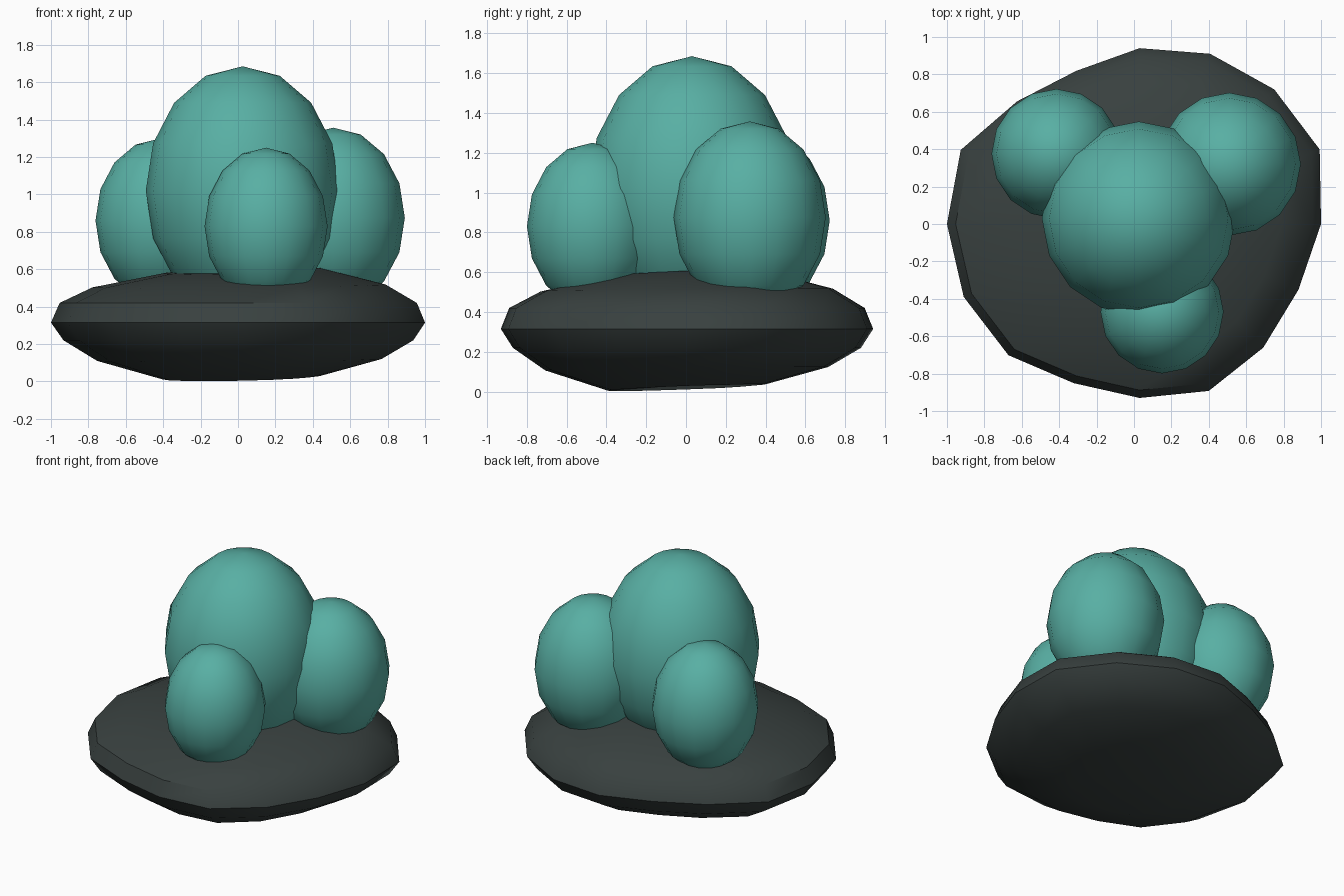
import bpy, bmesh
from math import sin, cos, tau, radians
from mathutils import Matrix

if "Cube" in bpy.data.objects:
    bpy.data.objects.remove(bpy.data.objects["Cube"])


def material(name, color):
    m = bpy.data.materials.new(name)
    m.diffuse_color = (*color, 1)
    m.use_nodes = True
    m.node_tree.nodes["Principled BSDF"].inputs["Base Color"].default_value = m.diffuse_color
    return m


def finish(bm, name, mat):
    bmesh.ops.recalc_face_normals(bm, faces=bm.faces)
    mesh = bpy.data.meshes.new(name)
    bm.to_mesh(mesh)
    bm.free()
    mesh.materials.append(mat)
    mesh.shade_smooth()
    ob = bpy.data.objects.new(name, mesh)
    bpy.context.collection.objects.link(ob)
    return ob


teal = material("foliage", (0.098, 0.43, 0.37))
dark = material("stone", (0.04, 0.052, 0.05))

# Irregular stone base: 16-sided outline carried through stacked rings
CX, N = 0.03, 16
outline = [0.97, 1.042, 1.018, 0.985, 0.94, 0.886, 0.927, 1.035,
           1.03, 1.018, 0.992, 0.921, 0.93, 0.966, 0.935, 0.919]
# radius fraction, height, height tilt, direction of the tilt in degrees
rings = [(0.42, 0.02, 0.018, 60), (0.76, 0.115, 0.01, 60), (0.935, 0.22, 0, 0),
         (1.0, 0.315, 0, 0), (0.955, 0.42, 0, 0), (0.785, 0.51, 0.01, 45),
         (0.42, 0.592, 0.02, 45)]
bm = bmesh.new()
loops = []
for f, z, tilt, direction in rings:
    loop = []
    for i in range(N):
        a = tau * i / N
        r = f * outline[i]
        loop.append(bm.verts.new((CX + r * cos(a), r * sin(a),
                                  z + tilt * cos(a - radians(direction)))))
    loops.append(loop)
for lo, hi in zip(loops, loops[1:]):
    for i in range(N):
        j = (i + 1) % N
        bm.faces.new((lo[i], lo[j], hi[j], hi[i]))
for loop, z in ((loops[0], 0.035), (loops[-1], 0.61)):
    pole = bm.verts.new((CX, 0, z))
    for i in range(N):
        bm.faces.new((loop[i], loop[(i + 1) % N], pole))
base = finish(bm, "stone_base", dark)
bpy.context.view_layer.objects.active = base
base.select_set(True)
bpy.ops.object.shade_smooth_by_angle(angle=radians(40))

# Egg-shaped bushes: name, centre, horizontal radius, vertical radius
bushes = [("main_bush", (0.025, 0.03, 1.02), 0.518, 0.665),
          ("back_left_bush", (-0.415, 0.375, 0.86), 0.347, 0.44),
          ("back_right_bush", (0.51, 0.32, 0.875), 0.382, 0.482),
          ("front_bush", (0.15, -0.47, 0.83), 0.329, 0.42)]
for name, centre, r, h in bushes:
    bm = bmesh.new()
    bmesh.ops.create_uvsphere(bm, u_segments=16, v_segments=8, radius=1,
                              matrix=Matrix.Translation(centre) @ Matrix.Diagonal((r, r, h, 1)))
    finish(bm, name, teal)
